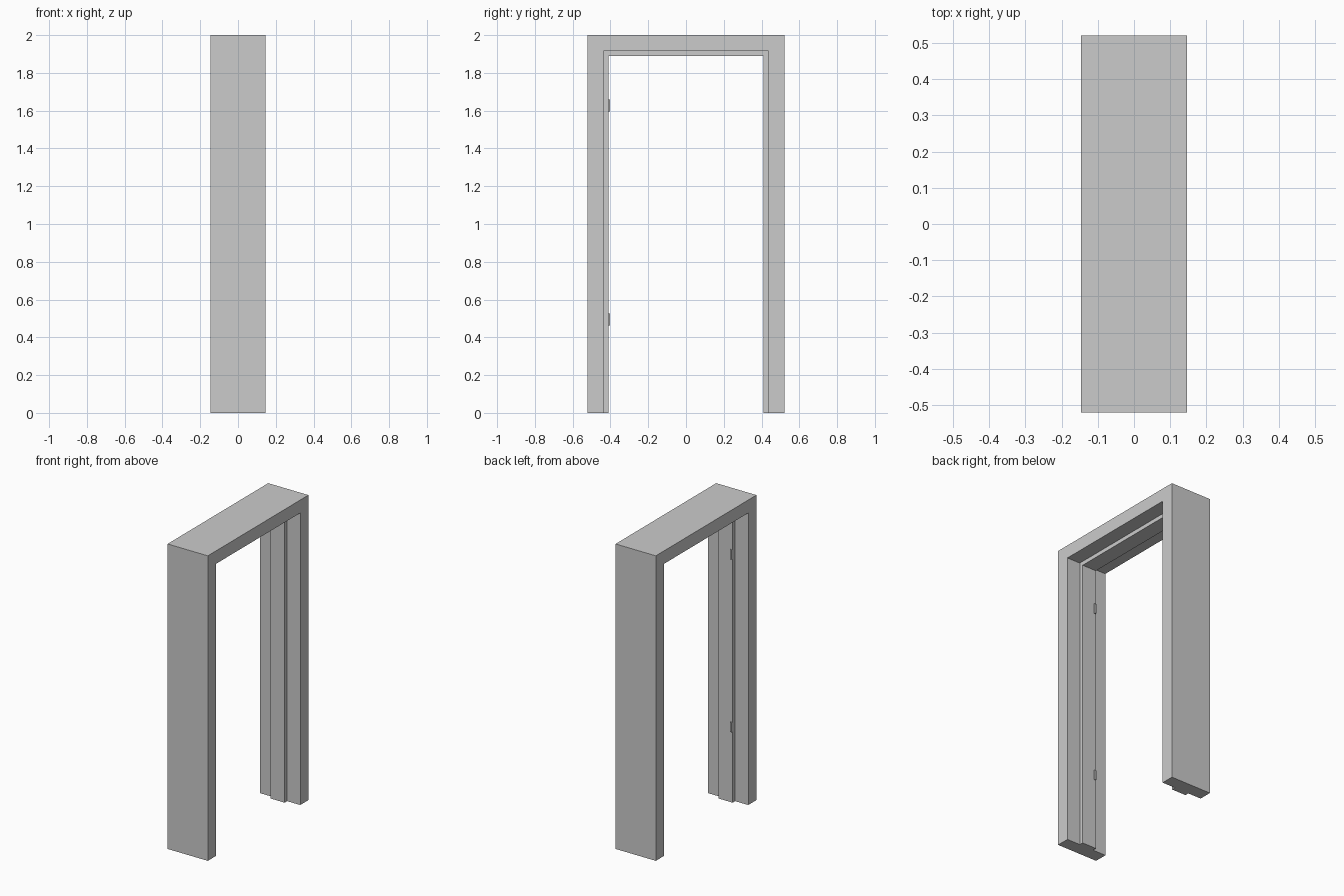
import bpy, bmesh

if "Cube" in bpy.data.objects:
    bpy.data.objects.remove(bpy.data.objects["Cube"])

HALF_DEPTH, HALF_WIDTH, HEIGHT = 0.146, 0.5215, 2.0
JAMB, STOP, STOP_HALF = 0.085, 0.111, 0.051   # inset of jamb face, inset of stop face, half stop depth


def add_object(name, bm):
    bmesh.ops.recalc_face_normals(bm, faces=bm.faces[:])
    mesh = bpy.data.meshes.new(name)
    bm.to_mesh(mesh)
    bm.free()
    obj = bpy.data.objects.new(name, mesh)
    bpy.context.collection.objects.link(obj)
    return obj


# Door frame: stepped section (x, inset) swept with mitred corners up, across and down
section = [(-HALF_DEPTH, 0), (HALF_DEPTH, 0), (HALF_DEPTH, JAMB), (STOP_HALF, JAMB),
           (STOP_HALF, STOP), (-STOP_HALF, STOP), (-STOP_HALF, JAMB), (-HALF_DEPTH, JAMB)]
stations = [(-1, False), (-1, True), (1, True), (1, False)]   # side, at the head

bm = bmesh.new()
rings = [[bm.verts.new((x, side * (HALF_WIDTH - d), HEIGHT - d if head else 0))
          for x, d in section] for side, head in stations]
n = len(section)
for a, b in zip(rings, rings[1:]):
    for i in range(n):
        j = (i + 1) % n
        bm.faces.new((a[i], a[j], b[j], b[i]))
bm.faces.new(rings[0])
bm.faces.new(rings[-1])
add_object("door_frame", bm)

# Two small hinge plates on the edge of one stop
for name, z in (("lower_hinge", 0.495), ("upper_hinge", 1.627)):
    bm = bmesh.new()
    bmesh.ops.create_cube(bm, size=1)
    bmesh.ops.scale(bm, vec=(0.012, 0.010, 0.064), verts=bm.verts[:])
    bmesh.ops.translate(bm, vec=(-0.043, -0.4085, z), verts=bm.verts[:])
    add_object(name, bm)
